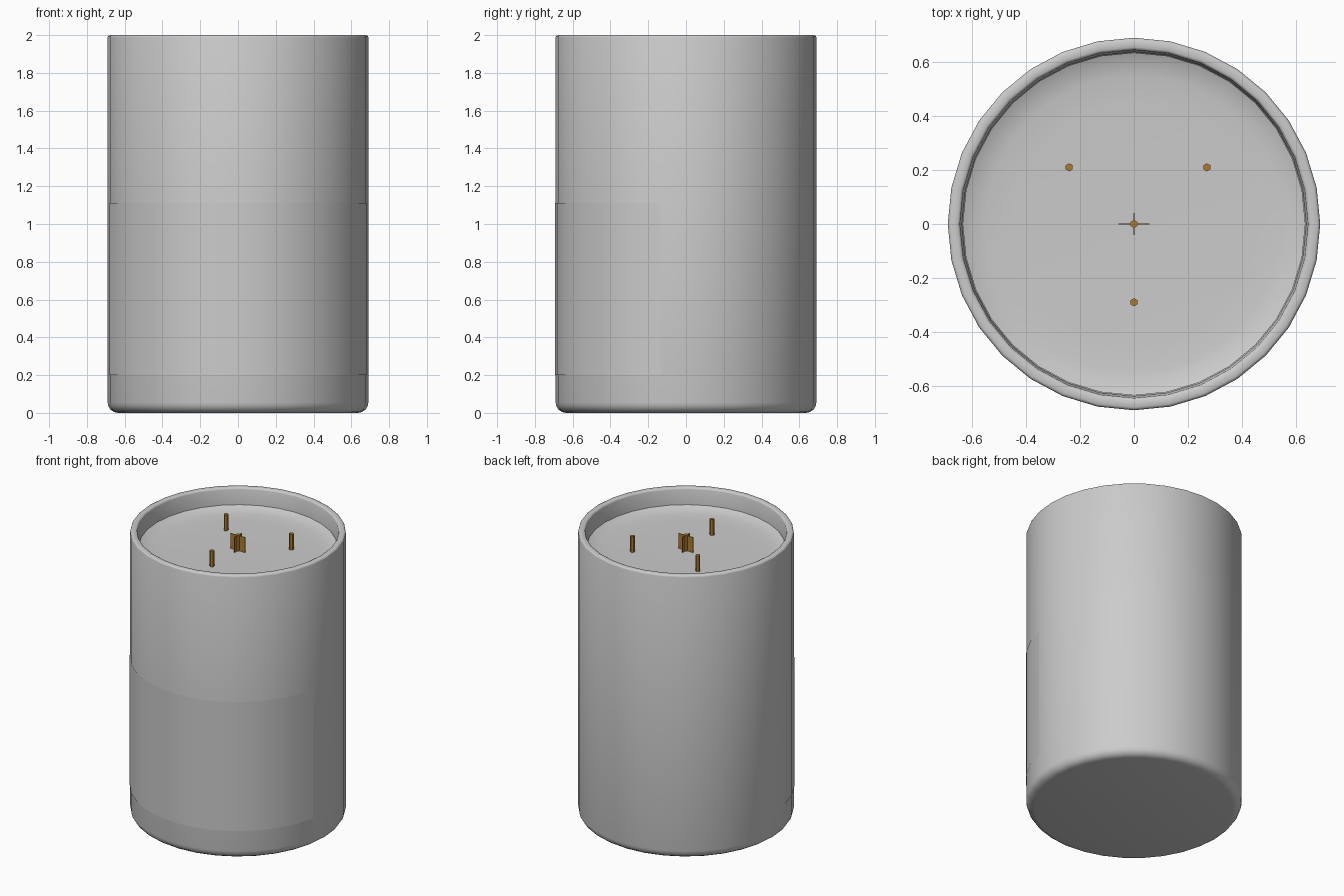
import bpy, bmesh, math

if "Cube" in bpy.data.objects:
    bpy.data.objects.remove(bpy.data.objects["Cube"])

SIDES = 32
STEP = 2 * math.pi / SIDES


def add_object(name, bm, material=None, smooth=True):
    mesh = bpy.data.meshes.new(name)
    bm.to_mesh(mesh)
    bm.free()
    obj = bpy.data.objects.new(name, mesh)
    bpy.context.collection.objects.link(obj)
    if material:
        mesh.materials.append(material)
    if smooth:
        bpy.ops.object.select_all(action='DESELECT')
        obj.select_set(True)
        bpy.context.view_layer.objects.active = obj
        bpy.ops.object.shade_smooth_by_angle(angle=math.radians(40))
    return obj


def lathe(name, profile):
    """Revolve an (r, z) profile around z; r = 0 ends close on the axis."""
    bm = bmesh.new()
    verts = [bm.verts.new((r, 0, z)) for r, z in profile]
    edges = [bm.edges.new(pair) for pair in zip(verts, verts[1:])]
    bmesh.ops.spin(bm, geom=verts + edges, cent=(0, 0, 0), axis=(0, 0, 1),
                   angle=2 * math.pi, steps=SIDES)
    bmesh.ops.remove_doubles(bm, verts=bm.verts, dist=0.0005)
    bmesh.ops.recalc_face_normals(bm, faces=bm.faces)
    return add_object(name, bm)


# Glass jar: rounded foot, thin rounded rim, hollow inside
foot = [(0.635 + 0.055 * math.sin(a), 0.055 - 0.055 * math.cos(a))
        for a in (math.radians(d) for d in (0, 22.5, 45, 67.5, 90))]
lathe("glass_jar", [(0, 0)] + foot + [
    (0.69, 1.988), (0.687, 1.996), (0.68, 2.0), (0.655, 2.0), (0.648, 1.996),
    (0.645, 1.988), (0.637, 1.86), (0.637, 0.12), (0.60, 0.08), (0, 0.08)])

# Wax filling with a slightly raised edge
lathe("wax", [(0, 0.085), (0.595, 0.085), (0.632, 0.125), (0.635, 1.885),
              (0.628, 1.882), (0.60, 1.870), (0.55, 1.862), (0.45, 1.858), (0, 1.858)])

# Label sheet wrapped around the front
bm = bmesh.new()
rows = []
for z in (0.20, 1.11):
    rows.append([bm.verts.new((0.693 * math.cos(-i * STEP), 0.693 * math.sin(-i * STEP), z))
                 for i in range(1, 16)])
for i in range(14):
    bm.faces.new((rows[0][i + 1], rows[0][i], rows[1][i], rows[1][i + 1]))
add_object("front_label", bm)

# Wicks: three outer ones and one in the centre
brown = bpy.data.materials.new("wick_brown")
brown.diffuse_color = (0.42, 0.19, 0.03, 1)
brown.use_nodes = True
brown.node_tree.nodes["Principled BSDF"].inputs["Base Color"].default_value = brown.diffuse_color
for i, (x, y) in enumerate([(0, 0), (-0.24, 0.21), (0.27, 0.21), (0, -0.29)]):
    bm = bmesh.new()
    bmesh.ops.create_cone(bm, cap_ends=True, segments=6, radius1=0.015,
                          radius2=0.015, depth=0.12)
    bmesh.ops.translate(bm, verts=bm.verts, vec=(x, y, 1.91))
    add_object(f"wick_{i + 1}", bm, brown, smooth=False)

# Crossed thin fins around the centre wick
for name, sx, sy in (("wick_fin_x", 0.116, 0.004), ("wick_fin_y", 0.004, 0.08)):
    bm = bmesh.new()
    bmesh.ops.create_cube(bm, size=1)
    bmesh.ops.scale(bm, verts=bm.verts, vec=(sx, sy, 0.115))
    bmesh.ops.translate(bm, verts=bm.verts, vec=(0, 0, 1.908))
    add_object(name, bm, brown, smooth=False)
